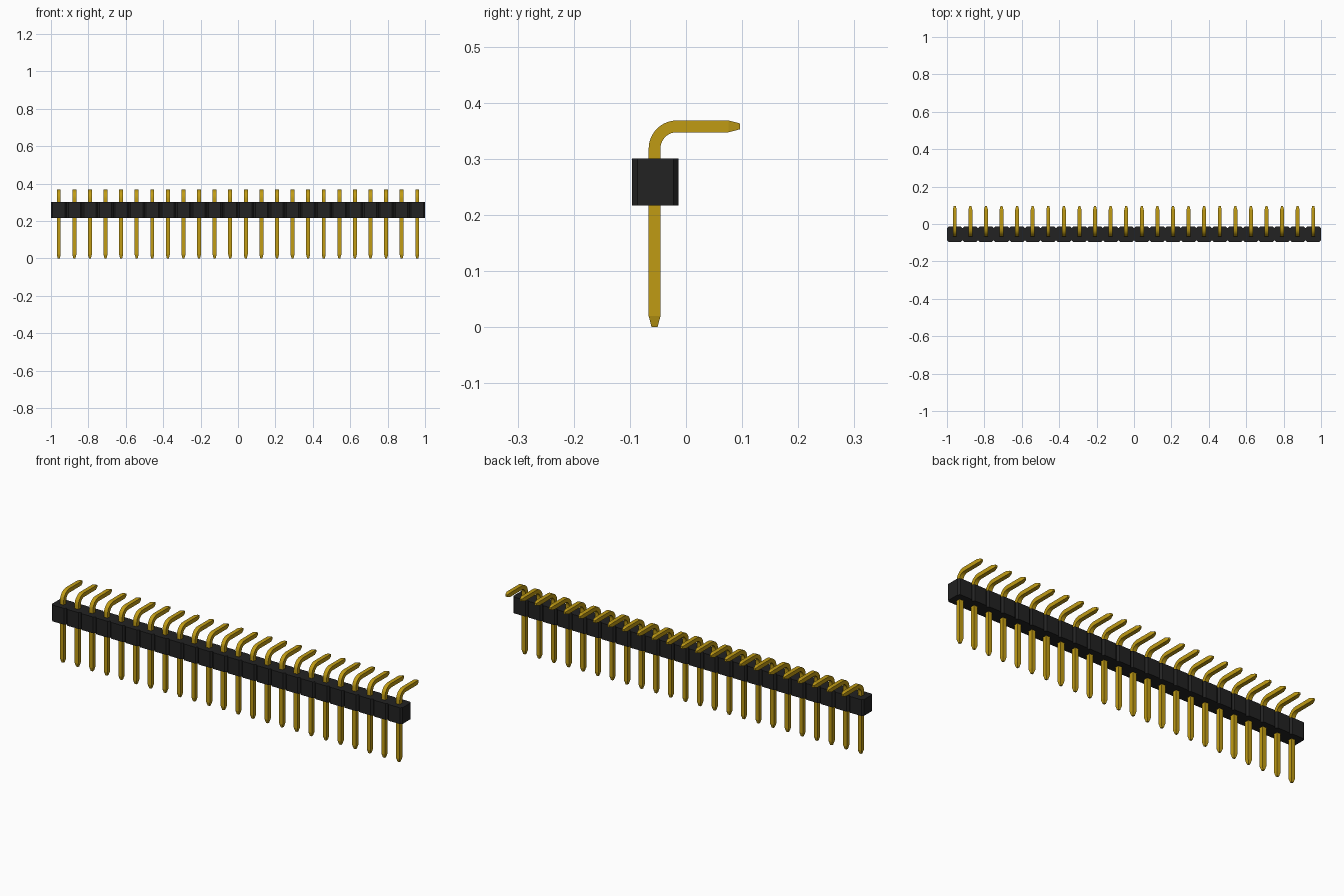
import bpy, bmesh, math
from mathutils import Vector

if "Cube" in bpy.data.objects:
    bpy.data.objects.remove(bpy.data.objects["Cube"], do_unlink=True)

COUNT = 24
PITCH = 2 / COUNT
HALF = 0.0105          # half pin thickness
PIN_Y = -0.056


def material(name, color):
    m = bpy.data.materials.new(name)
    m.use_nodes = True
    m.diffuse_color = color
    m.node_tree.nodes["Principled BSDF"].inputs["Base Color"].default_value = color
    return m


def add_object(name, bm, mat):
    bmesh.ops.recalc_face_normals(bm, faces=bm.faces[:])
    mesh = bpy.data.meshes.new(name)
    bm.to_mesh(mesh)
    bm.free()
    mesh.materials.append(mat)
    obj = bpy.data.objects.new(name, mesh)
    bpy.context.collection.objects.link(obj)
    return obj


black = material("black plastic", (0.016, 0.016, 0.016, 1))
gold = material("gold metal", (0.53, 0.33, 0.007, 1))

# Housing: a row of chamfered cells, outlined in plan and extruded upward
c = PITCH * 0.11
y0, y1, z0, z1 = -0.096, -0.013, 0.217, 0.301
front, back = [], []
for i in range(COUNT):
    a, b = -1 + i * PITCH, -1 + (i + 1) * PITCH
    for side, y, inner in ((front, y0, y0 + c), (back, y1, y1 - c)):
        side += [(a, inner), (a + c, y), (b - c, y)]
front.append((1, y0 + c))
back.append((1, y1 - c))
bm = bmesh.new()
base = bm.faces.new([bm.verts.new((x, y, z0)) for x, y in front + back[::-1]])
top = bmesh.ops.extrude_face_region(bm, geom=[base])["geom"]
bmesh.ops.translate(bm, vec=(0, 0, z1 - z0),
                    verts=[v for v in top if isinstance(v, bmesh.types.BMVert)])
add_object("housing", bm, black)

# Pin path: (y, z, direction angle, half thickness), bent back over the housing
R, ARM_Z, TIP_Y = 0.0395, 0.358, 0.096
up = math.pi / 2
path = [(0, 0, up, HALF * 0.5), (0, 0.02, up, HALF)]
STEPS = 10
for i in range(STEPS + 1):
    t = up * i / STEPS
    path.append((R - R * math.cos(t), ARM_Z - R + R * math.sin(t), up - t, HALF))
path += [(TIP_Y - PIN_Y - 0.02, ARM_Z, 0, HALF), (TIP_Y - PIN_Y, ARM_Z, 0, HALF * 0.5)]

# Sweep a square section along the path
bm = bmesh.new()
rings = []
for y, z, angle, h in path:
    normal = Vector((0, -math.sin(angle), math.cos(angle)))
    center = Vector((0, y, z))
    rings.append([bm.verts.new(center + Vector((sx * h, 0, 0)) + normal * sn * h)
                  for sx, sn in ((-1, -1), (1, -1), (1, 1), (-1, 1))])
for p, q in zip(rings, rings[1:]):
    for k in range(4):
        n = (k + 1) % 4
        bm.faces.new((p[k], p[n], q[n], q[k]))
bm.faces.new(rings[0])
bm.faces.new(rings[-1])
pin = add_object("pin_01", bm, gold)

# Smooth the bend while the square edges stay sharp
bpy.ops.object.select_all(action='DESELECT')
pin.select_set(True)
bpy.context.view_layer.objects.active = pin
bpy.ops.object.shade_smooth_by_angle(angle=math.radians(12))

# Repeat the pin, one per cell
pin.location = (-1 + PITCH / 2, PIN_Y, 0)
for i in range(1, COUNT):
    copy = pin.copy()
    copy.name = f"pin_{i + 1:02d}"
    copy.location.x = -1 + (i + 0.5) * PITCH
    bpy.context.collection.objects.link(copy)
